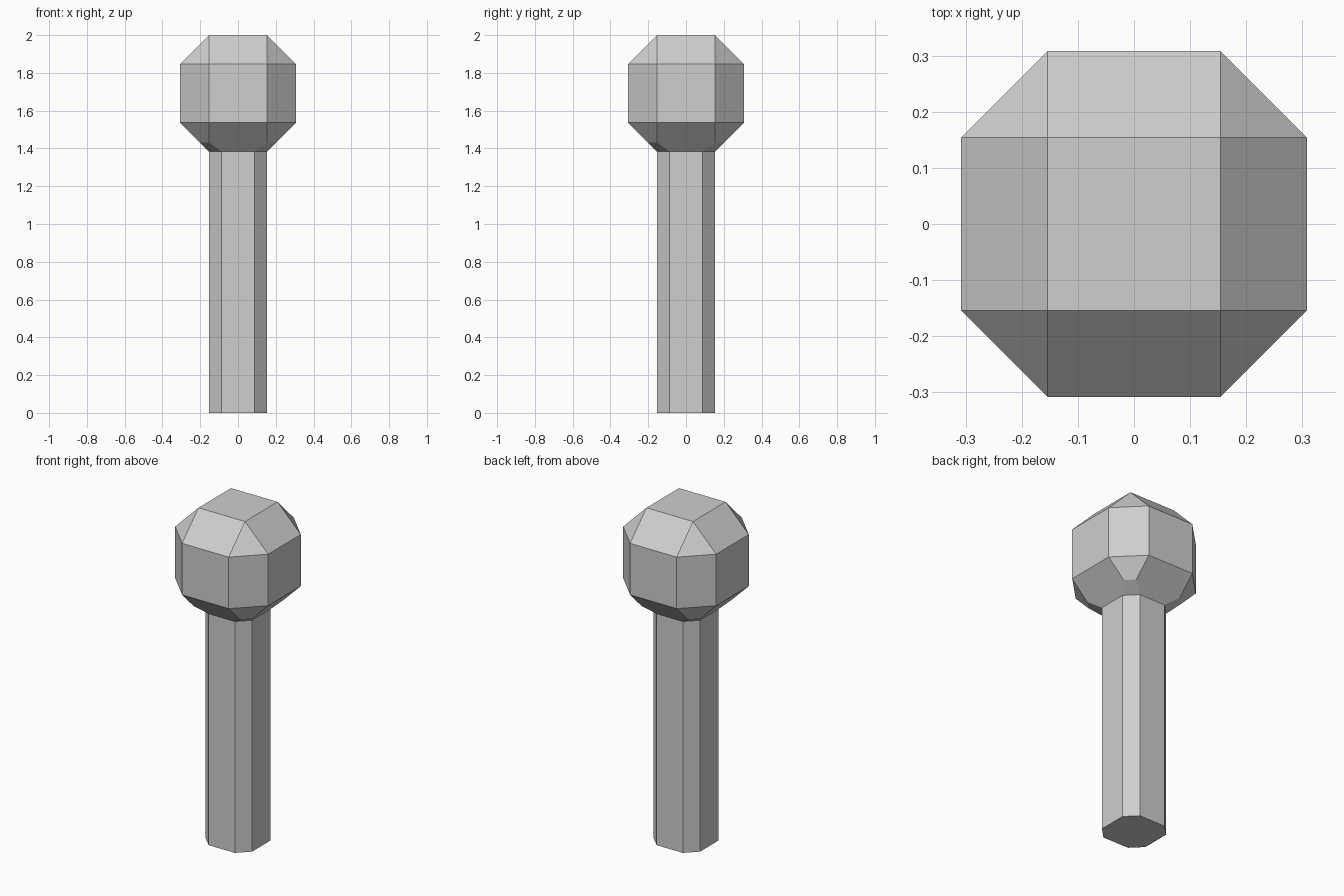
import bpy, bmesh
from mathutils import Vector

if "Cube" in bpy.data.objects:
    bpy.data.objects.remove(bpy.data.objects["Cube"])

HALF = 0.308       # half width of the head
CORE = 0.154       # half width of the shaft and of the head's flat faces
FLAT = 0.087       # half width of the shaft's main sides
NOTCH = 0.048      # how far the corner cut runs up the head
NECK = 2 - 2 * HALF

grey = bpy.data.materials.new("plain grey")
grey.diffuse_color = (0.62, 0.62, 0.62, 1)
grey.use_nodes = True
grey.node_tree.nodes["Principled BSDF"].inputs["Base Color"].default_value = grey.diffuse_color


def finish(bm, name):
    bmesh.ops.recalc_face_normals(bm, faces=bm.faces)
    mesh = bpy.data.meshes.new(name)
    bm.to_mesh(mesh)
    bm.free()
    mesh.materials.append(grey)
    bpy.context.collection.objects.link(bpy.data.objects.new(name, mesh))


# Head: chamfered cube, its lower corners sliced to meet the shaft
bm = bmesh.new()
signs = (-1, 1)
for sx in signs:
    for sy in signs:
        for sz in signs:
            for axis in range(3):
                p = Vector((sx, sy, sz)) * CORE
                p[axis] *= HALF / CORE
                bm.verts.new(p + Vector((0, 0, 2 - HALF)))
bmesh.ops.convex_hull(bm, input=bm.verts[:])
bmesh.ops.dissolve_limit(bm, angle_limit=0.02, verts=bm.verts[:], edges=bm.edges[:])
for sx in signs:
    for sy in signs:
        a = Vector((sx * FLAT, sy * CORE, NECK))
        b = Vector((sx * CORE, sy * FLAT, NECK))
        c = Vector((sx * (CORE + NOTCH), sy * CORE, NECK + NOTCH))
        n = (b - a).cross(c - a)
        n *= -1 if n.z > 0 else 1
        cut = bmesh.ops.bisect_plane(bm, geom=bm.verts[:] + bm.edges[:] + bm.faces[:],
                                     plane_co=a, plane_no=n, dist=1e-5, clear_outer=True)
        rim = [e for e in cut["geom_cut"] if isinstance(e, bmesh.types.BMEdge)]
        bmesh.ops.holes_fill(bm, edges=rim, sides=0)
# The underside opens into the shaft
bm.normal_update()
under = [f for f in bm.faces if all(abs(v.co.z - NECK) < 1e-4 for v in f.verts)]
bmesh.ops.delete(bm, geom=under, context='FACES')
finish(bm, "head")

# Shaft: square post with chamfered edges
bm = bmesh.new()
ring = [(FLAT, -CORE), (CORE, -FLAT), (CORE, FLAT), (FLAT, CORE),
        (-FLAT, CORE), (-CORE, FLAT), (-CORE, -FLAT), (-FLAT, -CORE)]
low = [bm.verts.new((x, y, 0)) for x, y in ring]
high = [bm.verts.new((x, y, NECK)) for x, y in ring]
bm.faces.new(low[::-1])
for i in range(8):
    j = (i + 1) % 8
    bm.faces.new((low[i], low[j], high[j], high[i]))
finish(bm, "shaft")
